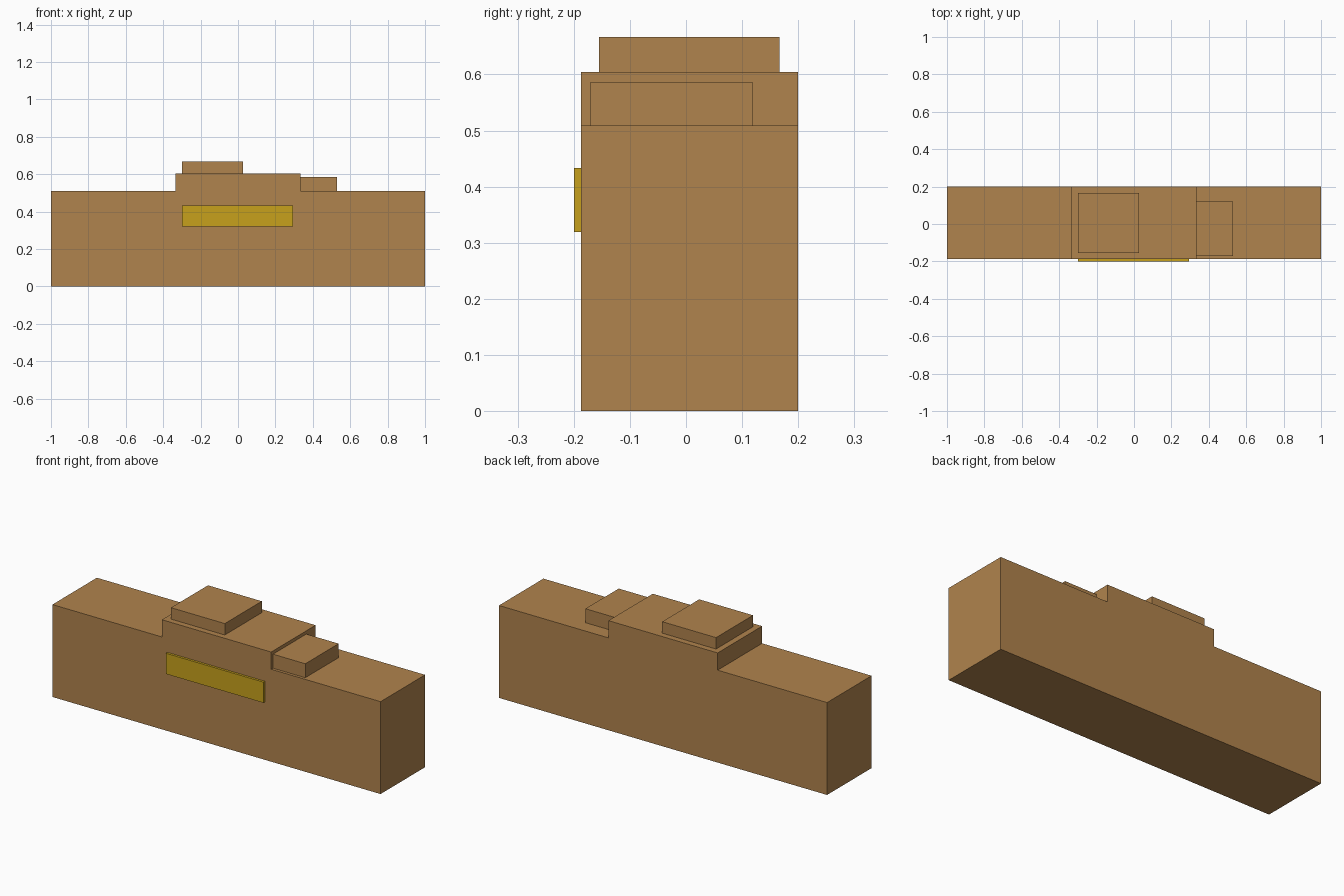
import bpy
import bmesh

cube = bpy.data.objects.get("Cube")
if cube:
    bpy.data.objects.remove(cube, do_unlink=True)


def make_material(name, rgb):
    mat = bpy.data.materials.new(name)
    mat.use_nodes = True
    color = (*rgb, 1.0)
    mat.diffuse_color = color
    mat.node_tree.nodes["Principled BSDF"].inputs["Base Color"].default_value = color
    return mat


def extrude_profile(name, profile, y_front, y_back, mat):
    """Sweep an x-z outline from the front to the back."""
    bm = bmesh.new()
    face = bm.faces.new([bm.verts.new((x, y_front, z)) for x, z in profile])
    swept = bmesh.ops.extrude_face_region(bm, geom=[face])["geom"]
    verts = [v for v in swept if isinstance(v, bmesh.types.BMVert)]
    bmesh.ops.translate(bm, verts=verts, vec=(0, y_back - y_front, 0))
    bmesh.ops.recalc_face_normals(bm, faces=bm.faces)
    mesh = bpy.data.meshes.new(name)
    bm.to_mesh(mesh)
    bm.free()
    mesh.materials.append(mat)
    obj = bpy.data.objects.new(name, mesh)
    bpy.context.collection.objects.link(obj)
    return obj


def block(name, x, y, z, mat):
    outline = [(x[0], z[0]), (x[1], z[0]), (x[1], z[1]), (x[0], z[1])]
    return extrude_profile(name, outline, y[0], y[1], mat)


brown = make_material("warm brown", (0.434, 0.227, 0.074))
gold = make_material("gold", (0.571, 0.356, 0.012))

# Main body with a raised centre step
FRONT, BACK, TOP, STEP, HALF = -0.187, 0.2, 0.509, 0.604, 0.333
body_outline = [(-1, 0), (1, 0), (1, TOP), (HALF, TOP), (HALF, STEP),
                (-HALF, STEP), (-HALF, TOP), (-1, TOP)]
extrude_profile("body", body_outline, FRONT, BACK, brown)

# Blocks resting on the roof
block("upper_roof_block", (-0.3, 0.028), (-0.155, 0.167), (STEP, 0.667), brown)
block("side_roof_block", (HALF, 0.53), (-0.171, 0.119), (TOP, 0.586), brown)

# Blank sign panel on the front
block("front_panel", (-0.3, 0.295), (-0.2, FRONT), (0.319, 0.433), gold)
